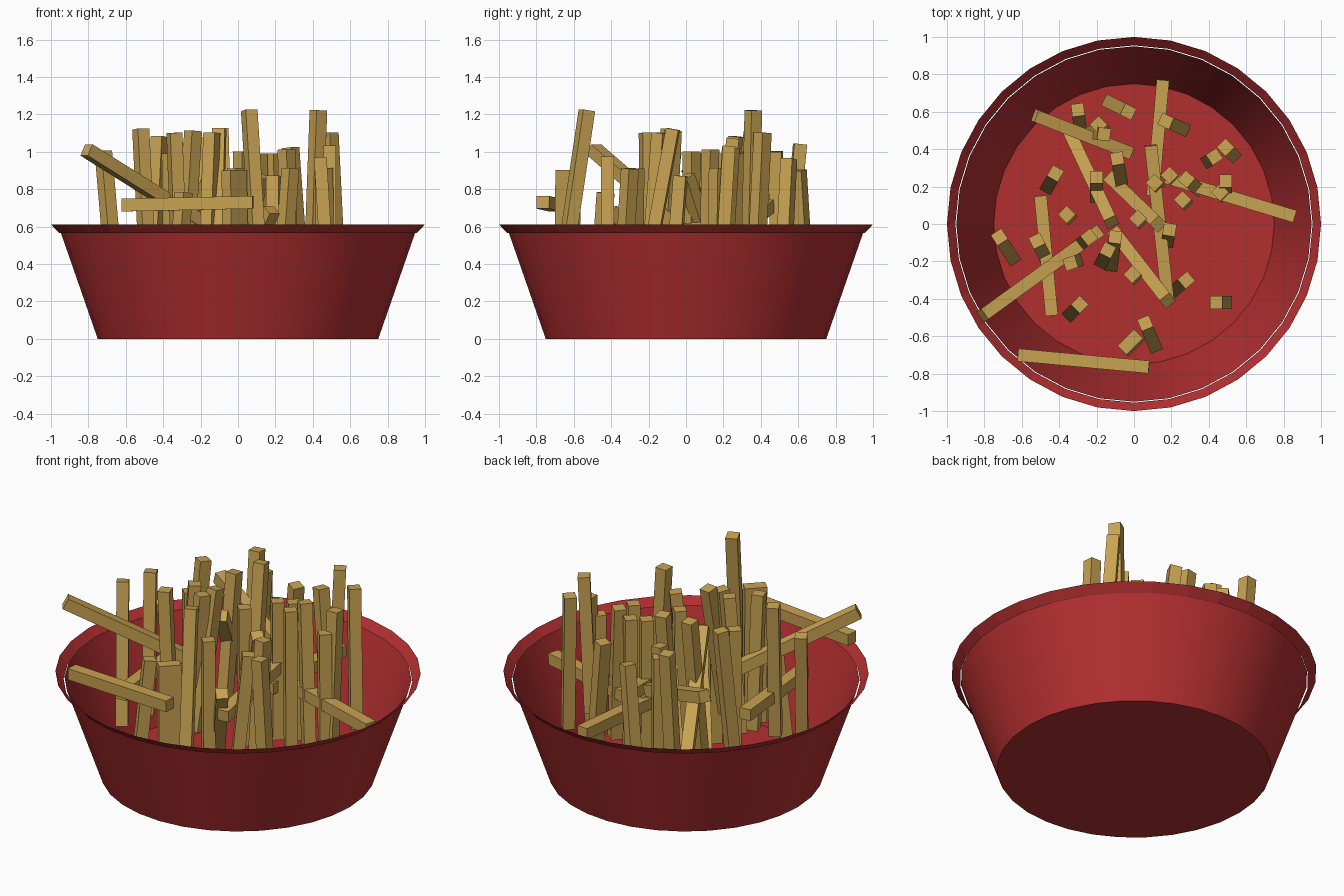
import bpy
import bmesh
import math
from mathutils import Vector

cube = bpy.data.objects.get("Cube")
if cube:
    bpy.data.objects.remove(cube, do_unlink=True)


def make_material(name, color):
    mat = bpy.data.materials.new(name)
    mat.use_nodes = True
    mat.diffuse_color = (*color, 1)
    mat.node_tree.nodes["Principled BSDF"].inputs["Base Color"].default_value = (*color, 1)
    return mat


RED = make_material("bowl_red", (0.45, 0.028, 0.03))
GOLD = make_material("stick_gold", (0.58, 0.365, 0.085))

SIDES = 32
THICK = 0.068
LENGTH = 0.83


def add_object(name, bm, mat):
    mesh = bpy.data.meshes.new(name)
    bm.to_mesh(mesh)
    bm.free()
    mesh.materials.append(mat)
    obj = bpy.data.objects.new(name, mesh)
    bpy.context.collection.objects.link(obj)
    return obj


def lathe(name, profile, closed_base=False, smooth=False):
    """Revolve a (radius, height) profile, optionally closing its first ring."""
    bm = bmesh.new()
    rings = []
    for radius, height in profile:
        angles = [math.tau * i / SIDES for i in range(SIDES)]
        rings.append([bm.verts.new((radius * math.cos(a), radius * math.sin(a), height))
                      for a in angles])
    for low, high in zip(rings, rings[1:]):
        for i in range(SIDES):
            j = (i + 1) % SIDES
            face = bm.faces.new((low[i], low[j], high[j], high[i]))
            face.smooth = smooth
    if closed_base:
        bm.faces.new(rings[0][::-1])
    return add_object(name, bm, RED)


def stick(name, top, bottom):
    """Square bar between two points, one side turned upwards."""
    top, bottom = Vector(top), Vector(bottom)
    axis = top - bottom
    bm = bmesh.new()
    bmesh.ops.create_cube(bm, size=1)
    bmesh.ops.scale(bm, vec=(THICK, THICK, axis.length), verts=bm.verts)
    obj = add_object(name, bm, GOLD)
    obj.location = (top + bottom) / 2
    obj.rotation_mode = 'QUATERNION'
    obj.rotation_quaternion = axis.to_track_quat('Z', 'Y')
    return obj


def standing_stick(name, x, y, z, dx=0.01, dy=-0.01):
    """Bar hanging down from its top point, its foot shifted by dx, dy."""
    drop = min(math.sqrt(LENGTH ** 2 - dx * dx - dy * dy), z - THICK)
    return stick(name, (x, y, z - THICK / 8), (x + dx, y + dy, z - drop))


# Bowl: tapered wall with floor, and a flared rim
bowl = lathe("bowl", [(0.75, 0), (0.95, 0.575)], closed_base=True, smooth=True)
bowl.data.polygons[-1].use_smooth = False
bowl.data.set_sharp_from_angle(angle=math.radians(30))
lathe("bowl_rim", [(0.955, 0.565), (1.0, 0.612)])

# Leaning sticks: top point, then the shift of the foot
leaning = [
    (-.72, -.07, 1.01, .07, -.11), (-.42, .27, 1.09, -.04, -.07),
    (-.52, -.09, 1.13, .04, -.08), (-.34, -.21, 1.11, .03, .01),
    (-.29, -.43, .79, -.05, -.05), (.06, -.53, 1.23, .05, -.12),
    (.44, -.42, .98, .05, 0), (.28, -.3, .92, -.06, -.05),
    (.19, -.03, .88, -.01, -.06), (-.14, -.14, 1.11, -.03, -.06),
    (-.1, -.07, 1.13, -.02, -.15), (-.24, -.07, 1.12, -.05, -.04),
    (-.09, .35, 1.13, .02, -.11), (-.2, .25, 1.08, 0, -.1),
    (-.3, .61, 1.05, .01, -.08), (-.16, .48, 1.01, -.08, .01),
    (-.03, .6, .91, -.1, .05), (.17, .55, .97, .09, -.04),
    (.49, .41, 1.11, .04, -.04), (.43, .36, 1.23, -.03, -.02),
    (.49, .23, 1.04, 0, -.05), (.28, .24, 1.03, .06, -.05),
]
for number, values in enumerate(leaning, 1):
    standing_stick(f"leaning_stick_{number}", *values)

# Nearly upright sticks: top point only
upright = [
    (-.36, .05, 1.0), (-.04, -.65, .91), (0, -.61, .91), (-.01, -.27, .92),
    (-.19, .53, .97), (.46, .17, .92), (.26, .13, 1.02), (.19, .26, 1.0),
    (.11, .22, 1.0), (.02, .03, 1.01),
]
for number, values in enumerate(upright, 1):
    standing_stick(f"upright_stick_{number}", *values)

# Fallen sticks: both end points
fallen = [
    ((-.81, -.49, 1.01), (-.19, -.04, .62)),
    ((-.62, -.7, .715), (.08, -.765, .73)),
    ((.86, .04, .49), (.17, .25, .5)),
    ((.155, .77, .5), (.1, .15, .49)),
    ((.09, .42, .62), (.18, -.4, .55)),
    ((-.5, .15, .55), (-.44, -.49, .55)),
    ((-.53, .58, .83), (-.02, .38, .66)),
    ((-.12, .01, .92), (-.35, .5, .35)),
    ((.13, 0, .87), (-.12, .24, .12)),
    ((.18, -.41, .69), (-.1, -.05, .06)),
]
for number, (top, bottom) in enumerate(fallen, 1):
    stick(f"fallen_stick_{number}", top, bottom)
